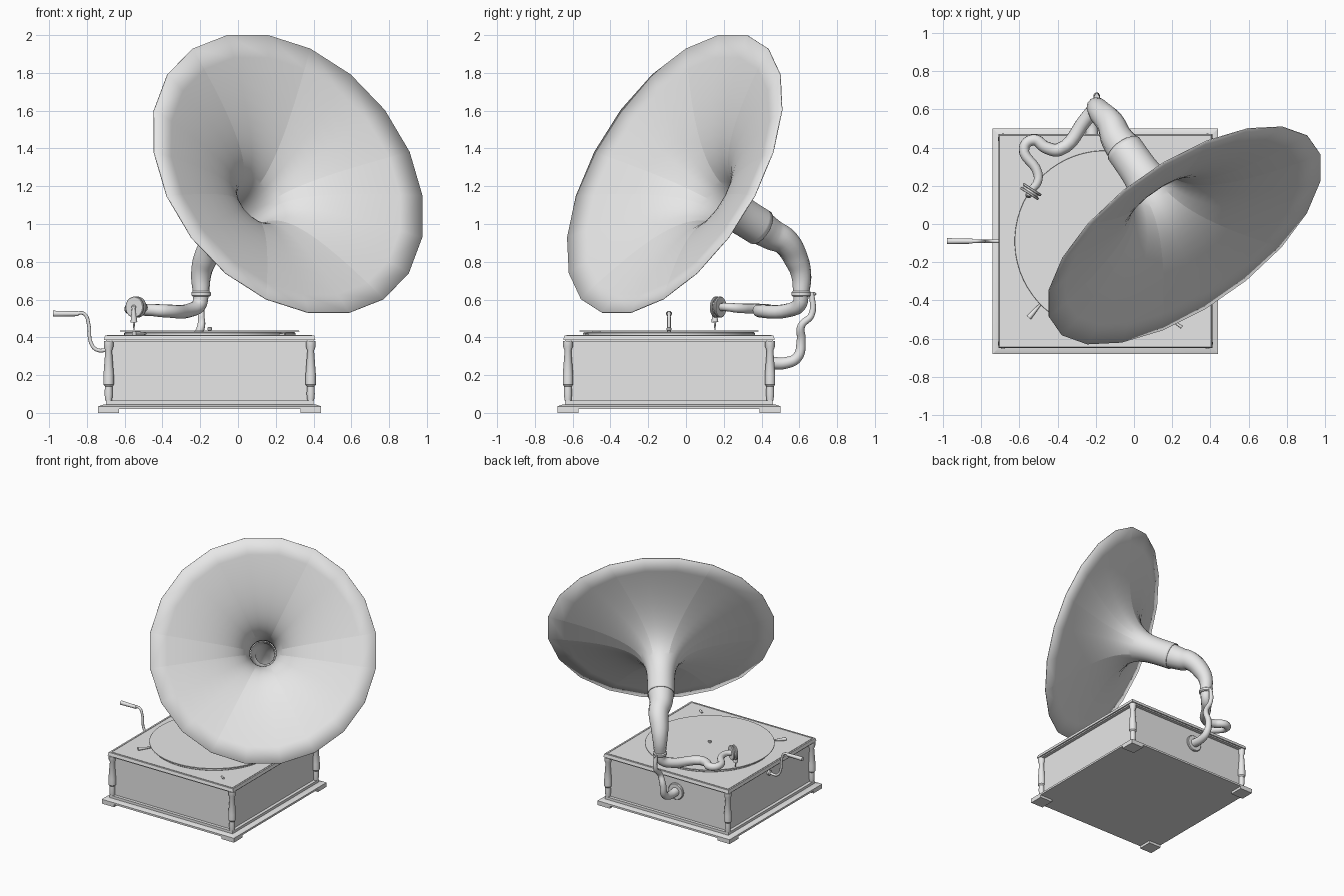
import bpy, bmesh, math
from mathutils import Vector, Matrix

if "Cube" in bpy.data.objects:
    bpy.data.objects.remove(bpy.data.objects["Cube"])

GREY = (0.8, 0.8, 0.8, 1)
grey = bpy.data.materials.new("plain grey")
grey.use_nodes = True
grey.diffuse_color = GREY
grey.node_tree.nodes["Principled BSDF"].inputs["Base Color"].default_value = GREY

UP = Vector((0, 0, 1))
BACK = Vector((0, 1, 0))
RIGHT = Vector((-1, 0, 0))
CENTRE = Vector((-0.15, -0.09, 0))


def select(ob):
    bpy.ops.object.select_all(action='DESELECT')
    ob.select_set(True)
    bpy.context.view_layer.objects.active = ob


def finish(ob, angle=35):
    ob.data.materials.clear()
    ob.data.materials.append(grey)
    select(ob)
    bpy.ops.object.shade_smooth_by_angle(angle=math.radians(angle))
    return ob


def link(name, data):
    ob = bpy.data.objects.new(name, data)
    bpy.context.collection.objects.link(ob)
    return ob


def add_mesh(name, bm, angle):
    bmesh.ops.recalc_face_normals(bm, faces=bm.faces)
    mesh = bpy.data.meshes.new(name)
    bm.to_mesh(mesh)
    bm.free()
    return finish(link(name, mesh), angle)


def slab(name, centre, half_x, half_y, bottom, top, inset=0):
    """Box whose top is drawn in by inset."""
    bm = bmesh.new()
    bmesh.ops.create_cube(bm, size=2)
    for v in bm.verts:
        upper = v.co.z > 0
        shrink = inset if upper else 0
        v.co = (centre.x + v.co.x * (half_x - shrink),
                centre.y + v.co.y * (half_y - shrink),
                top if upper else bottom)
    return add_mesh(name, bm, angle=20)


def lathe(name, profile, origin, axis=UP, seg=32, caps=True, angle=35):
    """Spin (radius, height) pairs about an axis."""
    axis = axis.normalized()
    side = UP.cross(axis) if axis != UP else -RIGHT
    side.normalize()
    frame = Matrix((side, axis.cross(side), axis)).transposed()
    bm = bmesh.new()
    rings = []
    for radius, height in profile:
        ring = []
        for i in range(seg):
            turn = math.tau * (i + 0.5) / seg
            flat = Vector((math.cos(turn), math.sin(turn), 0)) * radius
            ring.append(bm.verts.new(origin + frame @ (flat + UP * height)))
        rings.append(ring)
    for low, high in zip(rings, rings[1:]):
        for i in range(seg):
            j = (i + 1) % seg
            bm.faces.new((low[i], low[j], high[j], high[i]))
    if caps:
        bm.faces.new(rings[0])
        bm.faces.new(rings[-1])
    return add_mesh(name, bm, angle)


def disc(name, radius, thick, origin, axis=UP, seg=32):
    """Round plate centred on origin with softened rims."""
    half = thick / 2
    rim = thick / 4
    profile = ((radius - rim, -half), (radius, -rim), (radius, rim), (radius - rim, half))
    return lathe(name, profile, origin, axis, seg)


def tube(name, points, start, end, caps=True):
    """Smooth round tube tapering from start radius to end radius."""
    curve = bpy.data.curves.new(name, 'CURVE')
    curve.dimensions = '3D'
    curve.bevel_depth = 1
    curve.bevel_resolution = 4
    curve.resolution_u = 6
    curve.use_fill_caps = caps
    spline = curve.splines.new('BEZIER')
    last = len(points) - 1
    spline.bezier_points.add(last)
    for i, (knot, point) in enumerate(zip(spline.bezier_points, points)):
        knot.co = point
        knot.radius = start + (end - start) * i / last
        knot.handle_left_type = knot.handle_right_type = 'AUTO'
    select(link(name, curve))
    bpy.ops.object.convert(target='MESH')
    return finish(bpy.context.view_layer.objects.active)


# Cabinet: stacked base mouldings, body and lid
for name, half, bottom, top, inset in (
        ("base_plate", 0.59, 0.02, 0.035, 0),
        ("base_bevel", 0.59, 0.035, 0.045, 0.03),
        ("base_step", 0.55, 0.045, 0.065, 0),
        ("cabinet_body", 0.525, 0.06, 0.38, 0),
        ("lid_moulding", 0.55, 0.375, 0.39, 0),
        ("lid", 0.56, 0.385, 0.41, 0.006)):
    slab(name, CENTRE, half, half, bottom, top, inset)

# Corner feet and turned vase-shaped corner columns
column = ((0.018, 0.065), (0.022, 0.1), (0.02, 0.14), (0.028, 0.15), (0.028, 0.2),
          (0.018, 0.33), (0.026, 0.35), (0.026, 0.38))
for sx, side in ((1, "left"), (-1, "right")):
    for sy, end in ((1, "back"), (-1, "front")):
        corner = CENTRE + Vector((sx, sy, 0)) * 0.535
        slab(f"{end}_{side}_foot", corner, 0.055, 0.055, 0, 0.02)
        lathe(f"{end}_{side}_column", column, corner, seg=16)

# Thin raised beads round the lid top
for sign, side, end in ((1, "left", "back"), (-1, "right", "front")):
    slab(f"{side}_lid_bead", CENTRE - RIGHT * sign * 0.54, 0.003, 0.54, 0.4, 0.413)
    slab(f"{end}_lid_bead", CENTRE + BACK * sign * 0.54, 0.54, 0.003, 0.4, 0.413)

# Turntable, record and spindle
disc("turntable", 0.455, 0.02, CENTRE + UP * 0.417, seg=64)
disc("record", 0.475, 0.006, CENTRE + UP * 0.433, seg=64)
disc("spindle", 0.012, 0.02, CENTRE + UP * 0.445)

# Brake and speed levers on the lid
tube("brake_lever", ((-0.49, -0.42, 0.42), (-0.55, -0.49, 0.42)), 0.006, 0.014)
tube("speed_lever", ((0.22, -0.52, 0.415), (0.25, -0.54, 0.415)), 0.006, 0.008)

# Winding crank
socket = Vector((-0.68, CENTRE.y, 0.335))
grip = socket + RIGHT * 0.165 + UP * 0.19
disc("crank_socket", 0.02, 0.03, socket, RIGHT)
tube("crank_arm", (socket, socket + RIGHT * 0.07, socket + RIGHT * 0.1 + UP * 0.04,
                   socket + RIGHT * 0.11 + UP * 0.13, grip - RIGHT * 0.03,
                   grip + RIGHT * 0.02), 0.01, 0.009)
tube("crank_grip", (grip, grip + RIGHT * 0.135), 0.013, 0.016)

# Twenty-sided flared horn: long neck, wide shallow bell
SEG = 20
RINGS = 24
DEPTH = 0.62
AXIS = Vector((0.51, -0.73, 0.456))
MOUTH = Vector((0.265, -0.06, 1.265))
flare = [(0.098 + 0.738 * (i / RINGS) ** 4.3, DEPTH * (i / RINGS - 1)) for i in range(RINGS + 1)]
horn = lathe("horn", flare, MOUTH, AXIS, SEG, caps=False, angle=60)
for edge in horn.data.edges:            # keep petal seams crisp
    a, b = edge.vertices
    if a % SEG == b % SEG and a % 10 % 3 == 0 and max(a, b) > SEG * RINGS / 2:
        edge.use_edge_sharp = True
skin = horn.modifiers.new("skin", 'SOLIDIFY')
skin.thickness = 0.005
skin.offset = 0

# Elbow under the horn with its flange
joint = MOUTH - AXIS * 0.6
pivot = Vector((-0.195, 0.61, 0.63))
tube("elbow", (joint, joint - AXIS * 0.1, (-0.12, 0.52, 0.91), (-0.175, 0.585, 0.81),
               pivot + UP * 0.1, pivot), 0.095, 0.043, caps=False)
disc("elbow_flange", 0.052, 0.03, pivot)

# Curved tone arm
tube("tone_arm", (pivot, (-0.205, 0.6, 0.575), (-0.25, 0.55, 0.545), (-0.39, 0.39, 0.54),
                  (-0.46, 0.4, 0.545), (-0.525, 0.44, 0.545), (-0.575, 0.4, 0.55),
                  (-0.505, 0.27, 0.555), (-0.505, 0.22, 0.56), (-0.535, 0.18, 0.56)),
     0.042, 0.02)

# Sound box, needle holder and needle
box = Vector((-0.54, 0.17, 0.56))
FACING = Vector((-0.54, -0.84, 0))
disc("sound_box_core", 0.045, 0.03, box, FACING)
for sign, side in ((1, "front"), (-1, "back")):
    disc(f"sound_box_{side}_ring", 0.056, 0.014, box + FACING * sign * 0.012, FACING)
disc("sound_box_hub", 0.012, 0.02, box + FACING * 0.02, FACING)
holder = box + FACING * 0.02 - UP * 0.08
tube("needle_holder", (box + FACING * 0.025, holder), 0.008, 0.018)
tube("needle", (holder, holder - UP * 0.04), 0.006, 0.003)

# Rear bracket carrying the elbow, with its wall plate
wall = Vector((-0.22, 0.44, 0.265))
hook = pivot + BACK * 0.055
tube("support_bracket", (wall, wall + BACK * 0.09, wall + BACK * 0.15 + UP * 0.03,
                         wall + BACK * 0.17 + UP * 0.12, pivot - UP * 0.17,
                         hook - UP * 0.11, hook + UP * 0.01), 0.034, 0.014)
disc("bracket_plate", 0.065, 0.02, wall, BACK)
disc("bracket_screw", 0.01, 0.03, hook + BACK * 0.01, BACK, seg=12)
